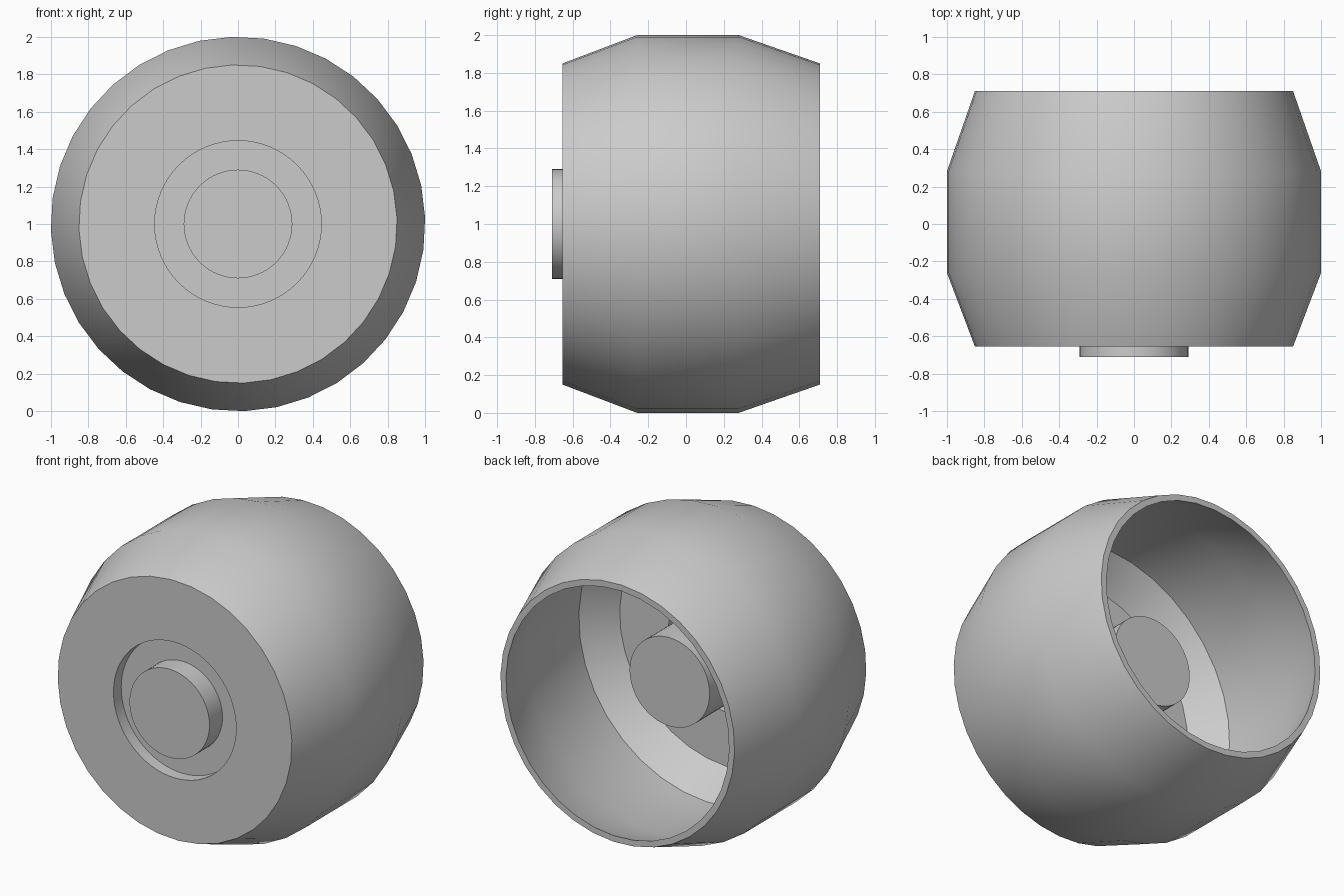
import bpy
import math

cube = bpy.data.objects.get("Cube")
if cube:
    bpy.data.objects.remove(cube, do_unlink=True)

grey = bpy.data.materials.new("plain grey")
grey.use_nodes = True
colour = (0.6, 0.6, 0.6, 1)
grey.diffuse_color = colour
grey.node_tree.nodes["Principled BSDF"].inputs["Base Color"].default_value = colour


def lathe(name, profile, sides, turn=0):
    """Spin (radius, y) points about the y axis; radius 0 closes with a cap."""
    verts, faces = [], []
    rings = [p for p in profile if p[0] > 0]
    for r, y in rings:
        for i in range(sides):
            a = 2 * math.pi * i / sides + turn
            verts.append((-r * math.sin(a), y, r * math.cos(a)))
    for k in range(len(rings) - 1):
        for i in range(sides):
            j = (i + 1) % sides
            a, b = k * sides, (k + 1) * sides
            faces.append((a + j, a + i, b + i, b + j))
    faces.append(tuple(range(sides)))
    last = (len(rings) - 1) * sides
    faces.append(tuple(last + i for i in reversed(range(sides))))
    mesh = bpy.data.meshes.new(name)
    mesh.from_pydata(verts, [], faces)
    mesh.materials.append(grey)
    obj = bpy.data.objects.new(name, mesh)
    obj.location.z = 1
    bpy.context.collection.objects.link(obj)
    # Make every face point outwards
    import bmesh
    bm = bmesh.new()
    bm.from_mesh(mesh)
    bmesh.ops.recalc_face_normals(bm, faces=bm.faces)
    bm.to_mesh(mesh)
    bm.free()
    return obj


def activate(obj):
    bpy.ops.object.select_all(action='DESELECT')
    obj.select_set(True)
    bpy.context.view_layer.objects.active = obj


# Barrel shell: solid front panel, open hollow back
shell = lathe("barrel_shell", [
    (0.85, -0.655), (1, -0.26), (1, 0.28), (0.85, 0.71),
    (0.81, 0.71), (0.96, 0.28), (0.96, -0.26), (0.80, -0.455),
], 36, math.radians(2))

# Round recesses in the front and back of the panel, leaving a thin web
for side, (y0, y1) in {"front": (-0.8, -0.575), "back": (-0.535, -0.3)}.items():
    cutter = lathe(side + "_recess_cutter", [(0.445, y0), (0.445, y1)], 64)
    cutter.hide_render = True
    cut = shell.modifiers.new(side + "_recess", 'BOOLEAN')
    cut.operation = 'DIFFERENCE'
    cut.solver = 'EXACT'
    cut.object = cutter
    activate(shell)
    bpy.ops.object.modifier_apply(modifier=cut.name)
    bpy.data.objects.remove(cutter, do_unlink=True)

# Axle plug through the web
plug = lathe("axle_plug", [(0.29, -0.71), (0.29, 0.17)], 64)

for obj in (shell, plug):
    activate(obj)
    bpy.ops.object.shade_smooth_by_angle(angle=math.radians(30))
